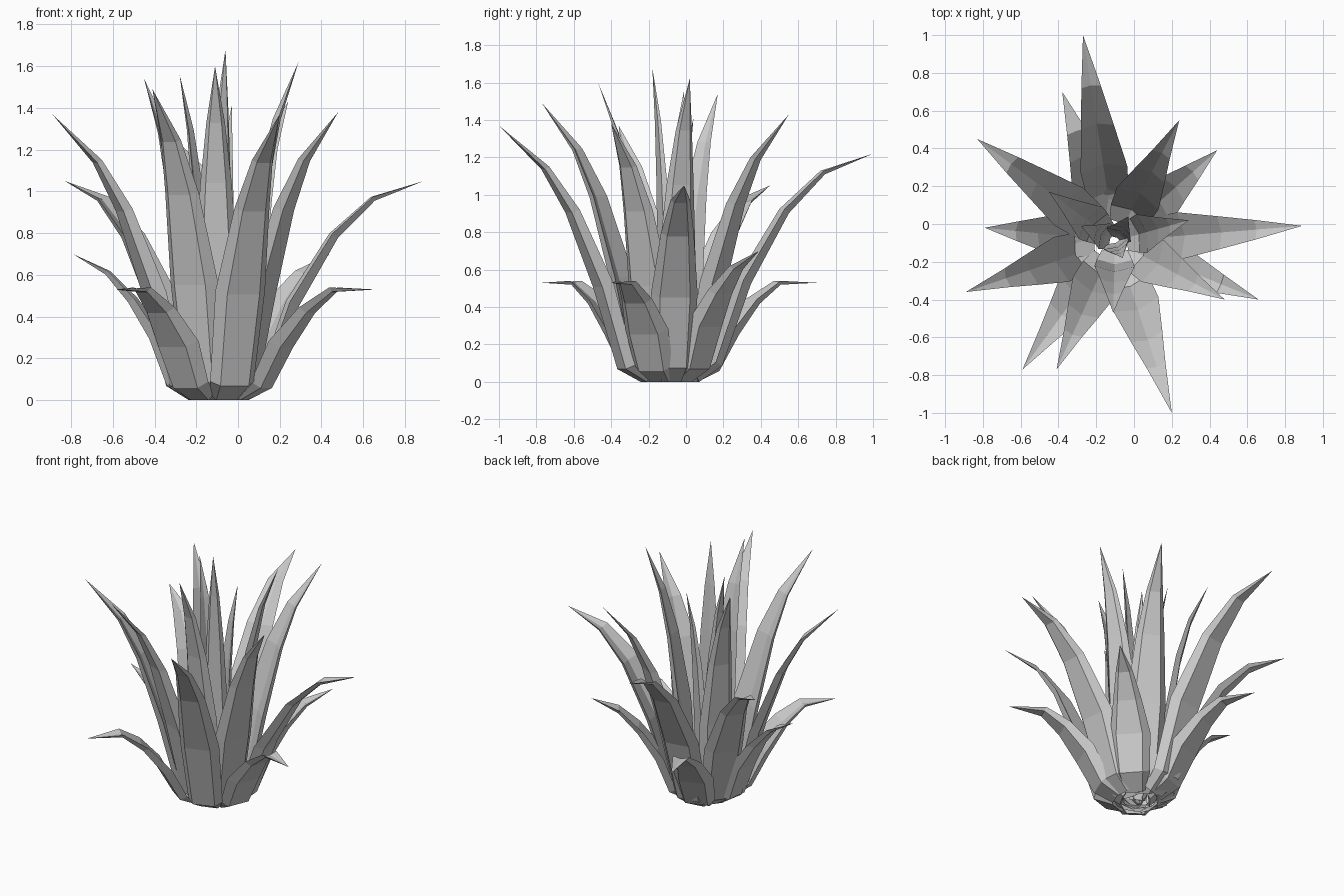
import bpy, bmesh
from math import atan2, cos, sin, hypot
from mathutils import Vector

if "Cube" in bpy.data.objects:
    bpy.data.objects.remove(bpy.data.objects["Cube"])

CENTRE = (-0.10, -0.09)

# Leaf side profiles: fractions of reach and of height, base to tip
PROFILES = {
    "low":   ((.17, .31, .44, .59, .74, 1), (0, .11, .48, .79, .98, 1)),
    "mid":   ((.14, .25, .39, .58, .76, 1), (0, .07, .43, .74, .91, 1)),
    "short": ((.17, .34, .46, .61, .77, 1), (0, .10, .42, .67, .86, 1)),
    "high":  ((.15, .28, .42, .59, .74, 1), (0, .05, .37, .66, .83, 1)),
    "inner": ((.18, .36, .47, .61, .76, 1), (0, .05, .37, .65, .83, 1)),
}
HALF_WIDTH = (.08, .11, .125, .088, .052)
# Cross-section: flat underside, raised rims, shallow groove on top
SECTION = ((-1, .42), (-.65, 0), (.65, 0), (1, .42), (0, .15))


def leaf(name, kind, tip, width=1.0):
    dx, dy = tip[0] - CENTRE[0], tip[1] - CENTRE[1]
    reach, ang = hypot(dx, dy), atan2(dy, dx)
    out = Vector((cos(ang), sin(ang), 0))
    side = Vector((-sin(ang), cos(ang), 0))
    up = Vector((0, 0, 1))
    origin = Vector((*CENTRE, 0))
    path = [origin + out * r * reach + up * z * tip[2] for r, z in zip(*PROFILES[kind])]
    bm = bmesh.new()
    rings = []
    for i, w in enumerate(HALF_WIDTH):
        tangent = (path[i + 1] - path[max(i - 1, 0)]).normalized()
        normal = tangent.cross(side).normalized()
        if normal.dot(up - out) < 0:
            normal.negate()
        w *= width
        rings.append([bm.verts.new(path[i] + side * u * w + normal * v * w) for u, v in SECTION])
    end = bm.verts.new(path[-1])
    n = len(SECTION)
    for a, b in zip(rings, rings[1:]):
        for k in range(n):
            j = (k + 1) % n
            bm.faces.new((a[k], a[j], b[j], b[k]))
    for k in range(n):
        bm.faces.new((rings[-1][k], rings[-1][(k + 1) % n], end))
    bm.faces.new(rings[0])
    bmesh.ops.recalc_face_normals(bm, faces=bm.faces)
    mesh = bpy.data.meshes.new(name)
    bm.to_mesh(mesh)
    bm.free()
    bpy.context.collection.objects.link(bpy.data.objects.new(name, mesh))


# Leaf rosettes by tip position, from the drooping outer ring to the heart
ROSETTES = {
    "low": [(-.38, .70, .53), (.66, -.40, .53), (-.59, -.77, .53)],
    "short": [(.44, .39, .70), (-.79, -.02, .70)],
    "mid": [(-.27, 1.0, 1.22), (-.83, .45, 1.05), (.89, -.01, 1.05)],
    "high": [(.24, .55, 1.43), (.48, -.40, 1.38), (.20, -1.0, 1.37),
             (-.41, -.77, 1.49), (-.89, -.36, 1.37)],
    "inner": [(-.11, -.47, 1.60), (.29, .02, 1.62), (-.45, .17, 1.54),
              (-.28, -.01, 1.56), (-.06, -.18, 1.68), (-.03, .04, 1.41)],
}
for kind, tips in ROSETTES.items():
    for i, tip in enumerate(tips):
        # leaves narrow towards the heart of the plant
        width = (.6 if i > 2 else .85) if kind == "inner" else 1.0
        leaf(f"{kind}_leaf_{i + 1}", kind, tip, width)
